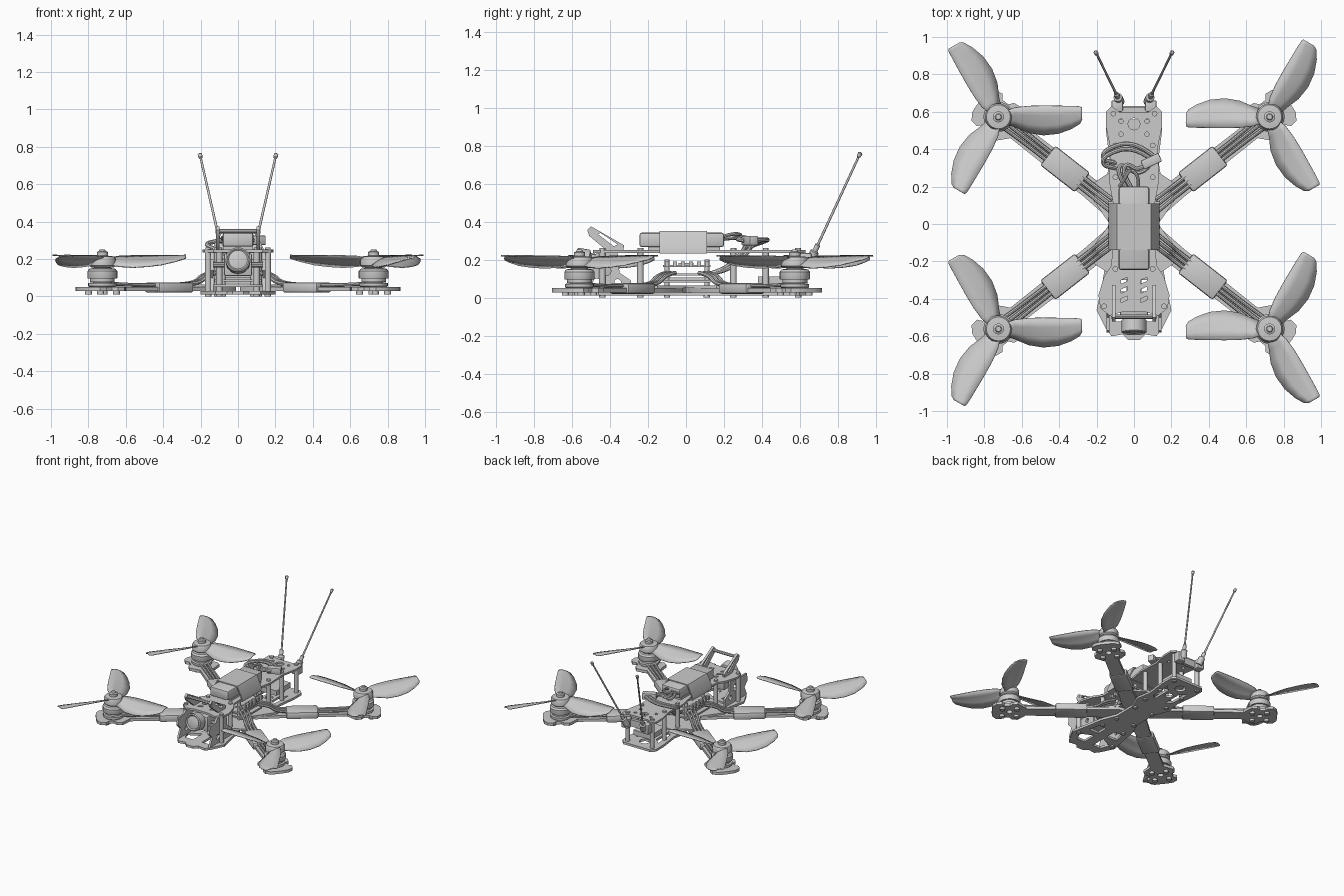
import bpy, bmesh
from math import pi, cos, sin, atan2, hypot, radians
from mathutils import Matrix, Vector

if "Cube" in bpy.data.objects:
    bpy.data.objects.remove(bpy.data.objects["Cube"])

grey = bpy.data.materials.new("light_grey")
grey.use_nodes = True
grey.diffuse_color = (0.6, 0.6, 0.6, 1)
grey.node_tree.nodes["Principled BSDF"].inputs["Base Color"].default_value = (0.6, 0.6, 0.6, 1)
parts = []
I = Matrix.Identity(4)
UPRIGHT = Matrix(((0, 0, 1, 0), (1, 0, 0, 0), (0, 1, 0, 0), (0, 0, 0, 1)))  # profile in the YZ plane


def move(x, y, z):
    return Matrix.Translation((x, y, z))


def finish(name, bm, m=I):
    bmesh.ops.recalc_face_normals(bm, faces=bm.faces)
    me = bpy.data.meshes.new(name)
    bm.to_mesh(me)
    bm.free()
    me.materials.append(grey)
    ob = bpy.data.objects.new(name, me)
    ob.matrix_world = m
    bpy.context.collection.objects.link(ob)
    parts.append(ob)
    return ob


def box(name, lo, hi, m=I, bevel=0):
    bm = bmesh.new()
    bmesh.ops.create_cube(bm, size=1)
    lo, hi = Vector(lo), Vector(hi)
    for v in bm.verts:
        v.co = (lo + hi) / 2 + v.co * (hi - lo)
    if bevel:
        bmesh.ops.bevel(bm, geom=bm.edges[:], offset=bevel, segments=2, affect='EDGES', profile=0.5)
    return finish(name, bm, m)


def lathe(name, profile, m=I, n=24):
    bm = bmesh.new()
    rings = [[bm.verts.new((r * cos(2 * pi * i / n), r * sin(2 * pi * i / n), z)) for i in range(n)]
             for r, z in profile]
    for a, b in zip(rings, rings[1:]):
        for i in range(n):
            j = (i + 1) % n
            bm.faces.new((a[i], a[j], b[j], b[i]))
    bm.faces.new(rings[0])
    bm.faces.new(rings[-1])
    return finish(name, bm, m)


def post(name, x, y, z0, z1, r, m=I, n=12):
    return lathe(name, [(r, z0), (r, z1)], m @ move(x, y, 0), n)


def from_curve(name, cu, m):
    ob = bpy.data.objects.new(name, cu)
    bpy.context.collection.objects.link(ob)
    dg = bpy.context.evaluated_depsgraph_get()
    me = bpy.data.meshes.new_from_object(ob.evaluated_get(dg))
    bpy.data.objects.remove(ob)
    bm = bmesh.new()
    bm.from_mesh(me)
    bmesh.ops.remove_doubles(bm, verts=bm.verts, dist=0.0001)
    return finish(name, bm, m)


def plate(name, loops, z0, z1, m=I):
    """Flat sheet: first loop is the outline, the others are holes."""
    cu = bpy.data.curves.new(name, 'CURVE')
    cu.dimensions, cu.fill_mode, cu.extrude = '2D', 'BOTH', (z1 - z0) / 2
    for loop in loops:
        s = cu.splines.new('POLY')
        s.points.add(len(loop) - 1)
        for p, (x, y) in zip(s.points, loop):
            p.co = (x, y, 0, 1)
        s.use_cyclic_u = True
    return from_curve(name, cu, m @ move(0, 0, (z0 + z1) / 2))


def wire(name, pts, r, m=I):
    cu = bpy.data.curves.new(name, 'CURVE')
    cu.dimensions, cu.bevel_depth, cu.bevel_resolution, cu.use_fill_caps = '3D', r, 2, True
    s = cu.splines.new('NURBS')
    s.points.add(len(pts) - 1)
    for p, co in zip(s.points, pts):
        p.co = (*co, 1)
    s.use_endpoint_u, s.order_u, s.resolution_u = True, 3, 6
    return from_curve(name, cu, m)


def both(half):
    return half + [(-x, y) for x, y in reversed(half)]


def hole(x, y, r, n=12):
    return [(x + r * cos(2 * pi * i / n), y + r * sin(2 * pi * i / n)) for i in range(n)]


def pair(loop):
    return [loop, [(-x, y) for x, y in loop]]


# Frame plates
bottom = both([(.03, -.62), (.06, -.59), (.12, -.6), (.15, -.56), (.2, -.46), (.17, -.32), (.15, -.2),
               (.1, -.08), (.1, .1), (.15, .22), (.13, .34), (.15, .5), (.15, .6), (.12, .63)])
plate("bottom_plate", [bottom, hole(0, .53, .04), hole(0, .4, .03)]
      + pair([(.04, -.52), (.11, -.52), (.14, -.45), (.04, -.4)])
      + pair([(.04, -.36), (.13, -.36), (.11, -.27), (.04, -.27)])
      + pair([(.05, .3), (.09, .33), (.1, .5), (.05, .45)]), .01, .028)
clamp = both([(.08, -.3), (.14, -.26), (.23, -.2), (.24, -.15), (.13, 0), (.24, .16), (.23, .21),
              (.14, .27), (.08, .31)])
plate("clamp_plate", [clamp, hole(0, 0, .03)], .05, .064)
top = both([(.06, -.47), (.13, -.49), (.18, -.45), (.19, -.38), (.16, -.28), (.12, -.22), (.11, .1),
            (.135, .24), (.125, .4), (.15, .52), (.15, .6), (.12, .63), (.08, .6)])
slots = [[(x, y), (x + .035, y + .015), (x + .035, y + .035), (x, y + .02)]
         for x in (-.07, .035) for y in (-.42, -.37, -.32)]
plate("top_plate", [top, hole(0, .535, .032)] + slots + [hole(x, y, .012) for x in (-.07, .07) for y in (.48, .55)],
      .235, .25)

# Standoffs and frame screws
for sx, side in ((1, "left"), (-1, "right")):
    for y, x in ((.25, .1), (.42, .1), (.59, .11), (-.24, .1), (-.44, .16)):
        post("standoff_" + side, sx * x, y, .028, .235, .017)
        post("top_screw_" + side, sx * x, y, .25, .262, .015)
        post("bottom_screw_" + side, sx * x, y, 0, .01, .017)
    for y in (-.1, .11):
        post("centre_screw_" + side, sx * .08, y, 0, .01, .017)
        post("stack_post_" + side, sx * .08, y, .05, .2, .013)

    # Camera cage cheeks and tilted accessory brackets
    cheek = [(-.57, .03), (-.29, .03), (-.29, .09), (-.35, .13), (-.36, .235), (-.47, .235), (-.5, .2),
             (-.57, .2), (-.58, .14), (-.54, .1)]
    plate("camera_cheek_" + side, [cheek, hole(-.42, .14, .025), hole(-.36, .08, .018), hole(-.47, .08, .02)],
          -.008, .008, move(sx * .14, 0, 0) @ UPRIGHT)
    arm = [(-.5, .375), (-.52, .355), (-.51, .325), (-.42, .25), (-.33, .25), (-.325, .275)]
    plate("tilt_bracket_" + side, [arm, hole(-.495, .35, .011), [(-.465, .335), (-.45, .34), (-.36, .28), (-.38, .27)]],
          -.01, .01, move(sx * .108, 0, 0) @ UPRIGHT)

    # Antennas
    base, tip = Vector((sx * .08, .665, .215)), Vector((sx * .205, .92, .765))
    d = tip - base
    m = move(*base) @ d.to_track_quat('Z', 'Y').to_matrix().to_4x4()
    ln = d.length
    lathe("antenna_" + side, [(.024, -.03), (.024, .03), (.014, .035), (.014, .07), (.007, .075), (.006, ln - .03),
                              (.011, ln - .025), (.012, ln - .005), (.006, ln)], m, 12)
    box("antenna_holder_" + side, (sx * .09 - .03, .6, .16), (sx * .09 + .03, .66, .235), bevel=.006)
box("rear_crossbar", (-.1, .6, .17), (.1, .625, .225))
box("rear_transmitter", (-.08, .38, .07), (.08, .56, .11))
wire("bracket_bar", [(-.12, -.495, .35), (.12, -.495, .35)], .012)

# Camera: body, barrel and lens
box("camera_body", (-.075, -.5, .11), (.075, -.38, .23), bevel=.008)
TILT = move(0, -.48, .18) @ Matrix.Rotation(radians(80), 4, 'X')
lathe("camera_lens", [(.05, 0), (.05, .03), (.066, .035), (.066, .1), (.058, .106), (.05, .098), (.02, .105)], TILT, 32)
wire("camera_pivot", [(-.14, -.44, .17), (.14, -.44, .17)], .014)

# Flight electronics stack
for z, w in ((.08, .125), (.115, .1), (.16, .12)):
    box("circuit_board", (-w, -.12, z), (w, .13, z + .012))
box("power_chip_block", (-.09, -.09, .092), (.09, .1, .105))
box("processor", (-.04, -.04, .172), (.04, .04, .182))
for sx in (-1, 1):
    for i in range(6):
        box("board_pad", (sx * .125 - .015, -.11 + i * .042, .16), (sx * .125 + .015, -.09 + i * .042, .19))

# Battery, strap and leads
box("battery_pad", (-.08, -.2, .25), (.08, .18, .266))
box("battery", (-.082, -.245, .266), (.082, .2, .342), bevel=.012)
strap = [(-.135, .232), (.135, .232), (.135, .26), (.092, .35), (-.092, .35), (-.135, .26)]
inner = [(-.125, .24), (.125, .24), (.125, .26), (.085, .343), (-.085, .343), (-.125, .26)]
ACROSS = Matrix(((1, 0, 0, 0), (0, 0, -1, 0), (0, 1, 0, 0), (0, 0, 0, 1)))
plate("battery_strap", [strap, inner], -.11, .14, ACROSS)
for k in (0, 1):
    o = k * .028
    wire("battery_lead", [(-.04 + o, .19, .31), (-.09 + o, .27, .32), (-.07 + o, .33, .3 + o / 2),
                          (.03, .25 + o, .31), (.08, .31 + o, .3)], .012)
    wire("power_lead", [(.1, .34 + o, .3), (0, .42 + o, .31), (-.16, .37 + o, .29), (-.17, .31 + o, .27),
                        (-.08, .3 + o, .24), (-.06, .2 + o, .14), (-.04, .1, .12)], .012)
PLUG = move(.09, .335, .3) @ Matrix.Rotation(radians(25), 4, 'Z')
box("power_plug", (-.05, -.025, -.025), (.055, .025, .025), PLUG, .006)
wire("balance_lead", [(.02, .19, .32), (.03, .25, .34), (-.02, .3, .33), (-.05, .24, .33), (-.08, .2, .31)], .009)


# Three-bladed propeller
def propeller(name, m):
    stations = [(.03, .03, -.035, .205, .17), (.09, .05, -.055, .215, .16), (.16, .058, -.085, .218, .155),
                (.24, .06, -.098, .22, .16), (.32, .059, -.09, .22, .17), (.39, .058, -.065, .22, .187),
                (.435, .056, -.038, .22, .2), (.448, .05, -.015, .22, .207)]
    for k in range(3):
        bm = bmesh.new()
        rows = []
        for r, a, b, za, zb in stations:
            row = []
            for t in (0, .33, .67, 1):
                row.append(bm.verts.new((r, a + (b - a) * t, za + (zb - za) * t + .025 * t * (1 - t))))
            rows.append(row)
        for p, q in zip(rows, rows[1:]):
            for i in range(3):
                bm.faces.new((p[i], p[i + 1], q[i + 1], q[i]))
        ob = finish(name + "_blade", bm, m @ Matrix.Rotation(k * 2 * pi / 3, 4, 'Z'))
        mod = ob.modifiers.new("thickness", 'SOLIDIFY')
        mod.thickness, mod.offset = .006, 0
    lathe(name + "_hub", [(.06, .155), (.072, .165), (.072, .2), (.064, .214), (.03, .218)], m)
    lathe(name + "_nut", [(.03, .216), (.03, .238), (.018, .243), (.014, .252)], m, 12)


# Arms with sleeves, wiring, motors and propellers
R = hypot(.725, .567)
for sx, sy, tag in ((1, -1, "front_left"), (-1, -1, "front_right"), (1, 1, "rear_left"), (-1, 1, "rear_right")):
    m = move(0, .006, 0) @ Matrix.Rotation(atan2(sy * .567, sx * .725), 4, 'Z')
    edge = [(.03, .02), (.12, .065), (.3, .055), (.8, .05), (.835, .09), (.86, .115), (.9, .11), (.92, .085),
            (.96, .085), (.98, .11), (1.02, .105), (1.045, .07), (1.05, .03)]
    outline = edge + [(x, -y) for x, y in reversed(edge)]
    bolts = [(R + .075 * sin(a), .075 * cos(a)) for a in (pi / 4, 3 * pi / 4, 5 * pi / 4, 7 * pi / 4)]
    plate("arm_" + tag, [outline, hole(R, 0, .022)], .028, .05, m)
    for x, y in bolts:
        post("motor_screw_" + tag, x, y, .01, .028, .019, m)
    box("arm_sleeve_" + tag, (.35, -.066, .02), (.585, .066, .076), m, .012)
    for k in (-1, 0, 1):
        wire("motor_wire_" + tag, [(.57, k * .024, .062), (.75, k * .024, .06), (R - .06, k * .03, .068)], .01, m)
        wire("stack_wire_" + tag, [(.37, k * .026, .066), (.28, k * .026, .068), (.22, k * .028, .12),
                                   (.14, k * .03, .13)], .011, m)

    mm = move(sx * .725, .006 + sy * .567, 0) @ Matrix.Rotation(0 if sx < 0 else pi, 4, 'Z')
    lathe("motor_base_" + tag, [(.07, .05), (.076, .055), (.076, .072), (.05, .076), (.05, .082)], mm)
    lathe("motor_stator_" + tag, [(.066, .078), (.066, .1)], mm, 12)
    lathe("motor_bell_" + tag, [(.078, .095), (.08, .1), (.08, .135), (.07, .148), (.045, .152), (.045, .16)], mm)
    propeller("propeller_" + tag, mm)

# Smooth round parts while keeping hard edges
bpy.ops.object.select_all(action='DESELECT')
for ob in parts:
    ob.select_set(True)
bpy.context.view_layer.objects.active = parts[0]
bpy.ops.object.shade_smooth_by_angle(angle=radians(35))
